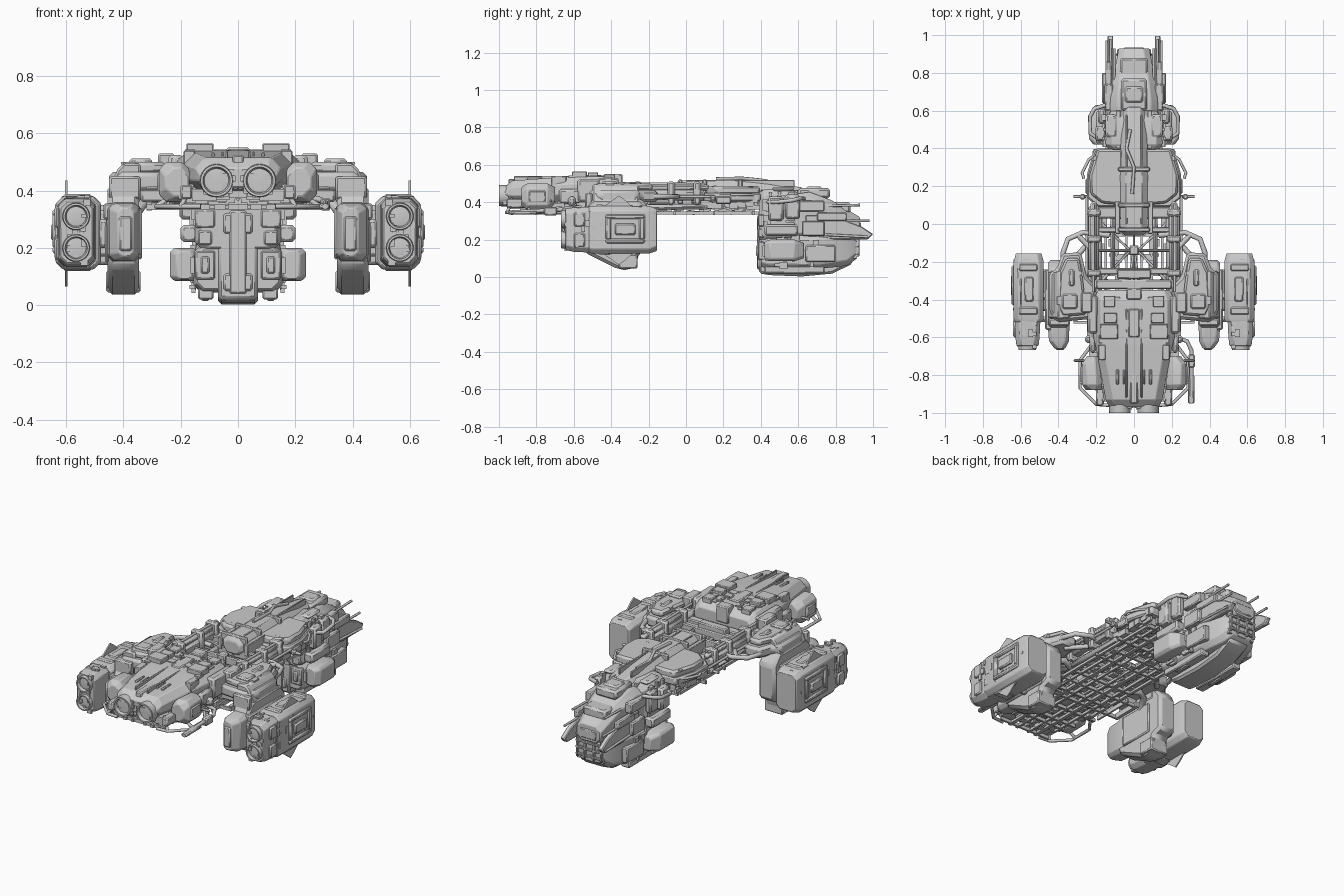
import bpy, bmesh, math, random
from mathutils import Matrix, Vector

random.seed(7)

def finish(name, bm, mirror=False, bevel=0.0):
    bmesh.ops.recalc_face_normals(bm, faces=bm.faces)
    me = bpy.data.meshes.new(name)
    bm.to_mesh(me)
    bm.free()
    ob = bpy.data.objects.new(name, me)
    bpy.context.collection.objects.link(ob)
    if bevel:
        b = ob.modifiers.new("Bevel", 'BEVEL')
        b.width, b.segments, b.limit_method = bevel, 1, 'ANGLE'
    if mirror:
        ob.modifiers.new("Mirror", 'MIRROR')
    return ob

def add_box(bm, x0, x1, y0, y1, z0, z1):
    m = Matrix.Translation(((x0+x1)/2, (y0+y1)/2, (z0+z1)/2)) @ Matrix.Diagonal((x1-x0, y1-y0, z1-z0, 1))
    bmesh.ops.create_cube(bm, size=1, matrix=m)

def boxes(name, rows, mirror=True, bevel=0.006):
    bm = bmesh.new()
    for r in rows:
        add_box(bm, *r)
    return finish(name, bm, mirror, bevel)

def loft(name, secs, mirror=False, bevel=0.004):
    """Octagonal sections along y: (y, x0, x1, z0, z1, chamfer)"""
    bm = bmesh.new()
    rings = []
    for y, a, b, l, h, c in secs:
        pts = [(a+c, l), (b-c, l), (b, l+c), (b, h-c), (b-c, h), (a+c, h), (a, h-c), (a, l+c)]
        rings.append([bm.verts.new((x, y, z)) for x, z in pts])
    for r, s in zip(rings, rings[1:]):
        for i in range(8):
            bm.faces.new((r[i], r[(i+1) % 8], s[(i+1) % 8], s[i]))
    bm.faces.new(rings[0])
    bm.faces.new(rings[-1])
    return finish(name, bm, mirror, bevel)

def prism(name, pts, axis, lo, hi, mirror=False, bevel=0.005):
    """Extrude a 2D outline along an axis"""
    put = {'x': lambda p, t: (t, p[0], p[1]), 'y': lambda p, t: (p[0], t, p[1]), 'z': lambda p, t: (p[0], p[1], t)}[axis]
    bm = bmesh.new()
    a = [bm.verts.new(put(p, lo)) for p in pts]
    b = [bm.verts.new(put(p, hi)) for p in pts]
    bm.faces.new(a)
    bm.faces.new(b)
    for i in range(len(a)):
        j = (i+1) % len(a)
        bm.faces.new((a[i], a[j], b[j], b[i]))
    return finish(name, bm, mirror, bevel)

def nozzle(name, x, z, y0, y1, r0, r1):
    """Hollow bell along y with its opening at y0"""
    bm = bmesh.new()
    prof = [(y1, 0), (y1, r1), ((y0+y1)/2, r1), ((y0+y1)/2, r0*1.05), (y0, r0), (y0, r0*.85), (y0+.02, r0*.75), (y0+.015, 0)]
    vs = [bm.verts.new((x, y, z+r)) for y, r in prof]
    es = [bm.edges.new(e) for e in zip(vs, vs[1:])]
    bmesh.ops.spin(bm, geom=vs+es, cent=(x, 0, z), axis=(0, 1, 0), angle=2*math.pi, steps=24)
    bmesh.ops.remove_doubles(bm, verts=bm.verts, dist=1e-5)
    return finish(name, bm, True)

def pipe(name, paths, r, both=True):
    cu = bpy.data.curves.new(name, 'CURVE')
    cu.dimensions, cu.bevel_depth, cu.bevel_resolution, cu.use_fill_caps = '3D', r, 2, True
    for pts in paths:
        for s in ((1, -1) if both else (1,)):
            sp = cu.splines.new('POLY')
            sp.points.add(len(pts)-1)
            for p, (x, y, z) in zip(sp.points, pts):
                p.co = (s*x, y, z, 1)
    bpy.context.collection.objects.link(bpy.data.objects.new(name, cu))

def greebles(name, region, n, size, height=0.008):
    """Small boxes scattered inside a thin slab, mirrored"""
    bm = bmesh.new()
    lo, hi = Vector(region[::2]), Vector(region[1::2])
    thin = min(range(3), key=lambda i: hi[i]-lo[i])
    for _ in range(n):
        c = [random.uniform(a, b) for a, b in zip(lo, hi)]
        d = [random.uniform(.25, 1)*size/2 for _ in range(3)]
        d[thin] = height*random.uniform(.5, 1.2)
        add_box(bm, *[v for i in range(3) for v in (c[i]-d[i], c[i]+d[i])])
    return finish(name, bm, True)

# --- Rear engine hull ---
loft("rear_hull", [(-.97, -.13, .13, .41, .48, .03), (-.93, -.15, .15, .40, .515, .035), (-.66, -.20, .20, .40, .535, .04),
                   (-.60, -.215, .215, .40, .54, .04), (-.40, -.215, .215, .40, .535, .04), (-.35, -.19, .19, .40, .50, .03)])
boxes("hull_top_block", [(.085, .18, -.61, -.53, .50, .565), (.09, .16, -.525, -.47, .50, .56), (.10, .16, -.44, -.38, .50, .55),
                         (.035, .045, -.92, -.45, .50, .54), (.05, .058, -.85, -.77, .50, .537), (.08, .095, -.85, -.77, .50, .533), (.15, .19, -.72, -.64, .48, .54)])
boxes("hull_centre_ridge", [(-.02, .02, -.95, -.64, .48, .525), (-.04, .04, -.40, -.34, .45, .55), (-.03, .03, -.6, -.45, .5, .545)], False)
boxes("hull_shoulder", [(.19, .245, -.58, -.38, .40, .525), (.20, .235, -.68, -.56, .39, .47), (.21, .26, -.63, -.59, .38, .43)], bevel=.012)
nozzle("main_nozzle", .075, .435, -1.0, -.90, .056, .04)
loft("rear_side_pod", [(-.88, .17, .255, .38, .48, .03), (-.85, .17, .275, .36, .50, .025), (-.74, .18, .275, .36, .50, .025), (-.70, .18, .25, .38, .48, .03)], True)
boxes("pod_strut", [(.26, .32, -.73, -.715, .40, .415), (.16, .2, -.96, -.86, .37, .42), (.27, .282, -.84, -.75, .40, .46)])
pipe("rear_guard_rail", [[(.13, -.96, .345), (.20, -.955, .345), (.285, -.87, .345), (.285, -.72, .345), (.21, -.62, .345)],
                         [(.285, -.84, .345), (.20, -.84, .40)], [(.2, -.955, .345), (.16, -.93, .42)]], .009)
pipe("right_fuel_line", [[(.22, -.60, .37), (.28, -.62, .37), (.305, -.67, .36), (.305, -.95, .345)]], .011, False)
boxes("right_line_clamp", [(.285, .32, -.95, -.80, .335, .355), (.288, .322, -.76, -.69, .33, .375)], False)

# --- Underside framework: rails, uneven cross members, layered equipment ---
rows = [(x-w, x+w, a, b, .335, .35) for x, w, a, b in ((.04, .006, -.95, .1), (.09, .01, -.95, .39), (.15, .006, -.85, .39), (.20, .008, -.62, .35), (.02, .005, .1, .39))]
rows += [(0, w, y-.006, y+.006, .332, .352) for y, w in ((-.93, .17), (-.80, .17), (-.74, .2), (-.62, .24), (-.52, .32), (-.46, .2), (-.36, .32),
                                                         (-.27, .2), (-.06, .22), (.04, .16), (.15, .24), (.24, .2), (.36, .2))]
rows += [(.3, .32, -.52, -.34, .33, .36), (.24, .25, -.6, -.34, .335, .36)]
boxes("belly_lattice", rows, bevel=0)
greebles("belly_equipment", (.0, .2, -.9, -.36, .375, .40), 120, .09, .018)
greebles("belly_equipment_front", (.0, .2, .08, .38, .375, .40), 80, .08, .018)
greebles("belly_small_parts", (.0, .19, -.88, .36, .345, .37), 90, .05, .008)

# --- Wings carrying the engine pairs ---
prism("wing_panel", [(.2, -.50), (.41, -.52), (.45, -.46), (.45, -.26), (.41, -.24), (.38, -.155), (.28, -.15), (.25, -.28), (.2, -.33)],
      'z', .40, .465, True, .015)
prism("wing_outer_slope", [(.34, .36), (.34, .495), (.40, .495), (.42, .475), (.455, .40), (.455, .36)], 'y', -.50, -.25, True, .008)
prism("wing_top_plate", [(.25, -.48), (.38, -.49), (.405, -.44), (.395, -.26), (.36, -.18), (.29, -.18), (.27, -.30)], 'z', .46, .5, True, .012)
boxes("wing_block", [(.30, .38, -.45, -.37, .49, .512), (.315, .345, -.33, -.24, .49, .507), (.22, .28, -.47, -.36, .46, .53),
                     (.2, .34, -.47, -.38, .36, .42), (.34, .45, -.54, -.5, .37, .45)], bevel=.008)
pipe("wing_brace", [[(.13, -.06, .43), (.27, -.045, .43), (.35, -.08, .43), (.375, -.15, .43), (.375, -.22, .43)],
                    [(.23, -.13, .43), (.30, -.055, .43)], [(.24, -.10, .40), (.33, -.20, .40)]], .014)
pipe("wing_under_pipe", [[(.2, -.30, .37), (.27, -.27, .375), (.32, -.30, .37), (.35, -.36, .33)]], .018)
greebles("wing_detail", (.25, .40, -.48, -.25, .485, .498), 16, .045, .006)

# --- Inner engine pylons ---
prism("inner_pylon", [(-.55, .16), (-.57, .30), (-.54, .38), (-.50, .42), (-.24, .42), (-.19, .36), (-.19, .15), (-.25, .13),
                      (-.27, .05), (-.33, .037), (-.38, .05), (-.54, .13)], 'x', .345, .455, True, .016)
loft("pylon_tail", [(-.66, .365, .42, .17, .34, .015), (-.62, .345, .45, .155, .355, .02), (-.50, .34, .46, .15, .36, .02)], True)
boxes("pylon_rib", [(.335, .35, -.50, -.28, .16, .34), (.37, .415, -.668, -.64, .19, .31), (.34, .46, -.36, -.26, .045, .12),
                    (.38, .47, -.56, -.24, .30, .355), (.45, .465, -.54, -.24, .15, .28)])
boxes("nacelle_link", [(.44, .50, -.46, -.24, .17, .33), (.45, .49, -.52, -.49, .2, .3), (.44, .5, -.40, -.36, .14, .35)], bevel=.012)

# --- Outer engine nacelles ---
loft("outer_nacelle", [(-.52, .485, .63, .13, .375, .025), (-.50, .478, .637, .125, .38, .025), (-.20, .478, .637, .125, .38, .025), (-.155, .49, .625, .14, .365, .025)], True)
loft("nacelle_tail", [(-.645, .505, .622, .145, .365, .025), (-.60, .50, .628, .135, .372, .025), (-.50, .495, .63, .13, .375, .025)], True)
# Raised frame, window and clamps on the outer face
boxes("nacelle_outer_panel", [(.62, .648, -.43, -.22, .31, .335), (.62, .648, -.43, -.22, .18, .205), (.62, .648, -.43, -.40, .2, .32),
                              (.62, .648, -.25, -.22, .2, .32), (.62, .652, -.38, -.27, .225, .285), (.61, .64, -.60, -.54, .16, .235), (.61, .64, -.60, -.54, .27, .345),
                              (.51, .61, -.48, -.44, .36, .388), (.51, .61, -.25, -.21, .36, .386), (.53, .58, -.41, -.28, .37, .386), (.51, .61, -.47, -.40, .12, .14)], bevel=.007)
for z in (.31, .20):
    nozzle("nacelle_nozzle_%d" % (z*100), .565, z, -.668, -.62, .046, .043)
prism("nacelle_fin", [(-.45, .37), (-.28, .37), (-.33, .415), (-.36, .435)], 'x', .596, .604, True, 0)
prism("nacelle_lower_fin", [(-.45, .13), (-.28, .13), (-.33, .085), (-.36, .065)], 'x', .596, .604, True, 0)
greebles("nacelle_detail", (.51, .61, -.6, -.2, .37, .38), 18, .04, .005)
greebles("nacelle_side_detail", (.63, .635, -.6, -.18, .16, .35), 26, .04, .006)
greebles("nacelle_tail_detail", (.52, .61, -.65, -.64, .15, .36), 24, .03, .008)

# --- Open mid truss ---
boxes("truss_beam", [(.185, .24, -.28, .10, .41, .465), (.195, .23, -.30, .12, .46, .495), (.17, .22, -.36, .1, .36, .39), (.10, .125, -.24, .12, .38, .43)], bevel=.012)
boxes("truss_cross_beam", [(-.2, .2, y-w, y+w, .39, .44) for y, w in ((-.32, .025), (-.25, .018), (-.14, .008), (-.03, .015), (.06, .03))], False)
boxes("truss_collar", [(.175, .25, y-.02, y+.02, .385, .51) for y in (-.26, -.08, .06)], bevel=.01)
pipe("truss_conduit", [[(.215, -.36, .50), (.215, .10, .495)], [(.25, -.3, .43), (.25, .15, .43)],
                       [(.03, -.34, .40), (0, -.14, .40)], [(.17, -.30, .37), (.02, -.14, .37), (.17, .0, .37)]], .008)
boxes("truss_hub", [(-.025, .025, -.165, -.115, .38, .45), (-.006, .006, -.34, .0, .38, .41), (-.09, .09, -.29, -.24, .42, .47)], False)

# --- Forward hull ---
prism("forward_hull", [(-.205, .40), (.205, .40), (.215, .38), (.25, .26), (.25, .14), (.19, .09), (-.19, .09), (-.25, .14), (-.25, .26), (-.215, .38)],
      'z', .405, .45, False, .008)
prism("forward_top_plate", [(.06, .395), (.195, .395), (.235, .26), (.232, .16), (.17, .11), (.06, .10)], 'z', .44, .488, True, .012)
loft("spine", [(-.06, -.05, .05, .42, .49, .02), (-.04, -.07, .07, .41, .515, .03), (.25, -.075, .075, .40, .518, .03), (.45, -.07, .07, .40, .50, .03), (.62, -.055, .055, .39, .48, .025)])
boxes("spine_rail", [(.035, .045, .0, .58, .48, .518), (.075, .10, -.05, .12, .42, .49), (.07, .095, .40, .60, .40, .465)], bevel=.003)
boxes("spine_clamp", [(-.085, .085, y-.012, y+.012, .42, .521) for y in (-.03, .10, .29)], False)
pipe("spine_hose", [[(-.02, .50, .50), (-.04, .40, .518), (-.0, .30, .528), (-.01, .16, .525)]], .009, False)
pipe("side_handrail", [[(.20, .37, .44), (.24, .34, .44), (.275, .27, .44), (.265, .24, .44)], [(.2, .145, .42), (.32, .145, .42)]], .008)
boxes("side_sensor", [(.26, .285, .13, .16, .405, .435), (.235, .258, .16, .24, .39, .43)])
greebles("forward_detail", (.07, .21, .13, .38, .48, .488), 12, .045, .004)
greebles("forward_side_detail", (.19, .22, .12, .38, .37, .42), 16, .05, .012)

# --- Neck and head module ---
loft("neck", [(.39, -.13, .13, .20, .45, .03), (.42, -.15, .15, .19, .47, .03), (.55, -.15, .15, .19, .47, .03), (.60, -.12, .12, .20, .45, .03)])
boxes("neck_back_panel", [(.08, .15, .385, .42, .27, .335), (.09, .14, .385, .42, .21, .26), (.08, .15, .385, .42, .09, .19), (.10, .13, .375, .4, .11, .17)])
boxes("neck_armour", [(.15, .205, .44, .52, .30, .43), (.15, .19, .53, .61, .31, .44), (.14, .2, .42, .60, .22, .28), (.09, .15, .46, .58, .46, .482)], bevel=.012)
loft("neck_side_pod", [(.42, .16, .215, .09, .19, .012), (.45, .14, .238, .085, .20, .015), (.58, .14, .238, .085, .20, .015), (.63, .15, .205, .10, .18, .012)], True)
pipe("neck_side_pipe", [[(.15, .63, .42), (.21, .61, .42), (.232, .57, .41), (.232, .48, .40), (.17, .44, .40)]], .011)
loft("head_lower", [(.40, -.145, .145, .055, .20, .025), (.44, -.155, .155, .045, .21, .025), (.72, -.15, .15, .045, .23, .025), (.86, -.12, .12, .06, .24, .03), (.915, -.085, .085, .10, .22, .03)])
# Central column and keel
prism("head_keel", [(.39, .02), (.45, .01), (.62, .003), (.78, .018), (.89, .07), (.89, .12), (.55, .3), (.39, .34)], 'x', -.07, .07, False, .012)
boxes("keel_ridge", [(-.03, .03, .38, .40, .04, .33), (-.05, .05, .383, .4, .25, .32), (-.05, .05, .383, .4, .05, .11)], False)
boxes("lower_skid", [(.085, .14, .42, .74, .02, .06), (.10, .13, .50, .60, .015, .04)])
loft("head_upper", [(.56, -.13, .13, .20, .44, .035), (.66, -.125, .125, .20, .455, .035), (.78, -.11, .11, .21, .41, .035), (.93, -.08, .08, .22, .32, .03)])
boxes("cockpit_roof", [(-.07, .07, .60, .77, .42, .475), (-.05, .05, .64, .73, .45, .485), (-.075, .075, .77, .88, .34, .40), (-.06, .06, .9, .935, .23, .3)], False, .012)
prism("head_cheek", [(.64, .22), (.64, .33), (.78, .33), (.94, .27), (1.0, .23), (.97, .20), (.80, .20)], 'x', .11, .14, True)
boxes("cheek_armour", [(.13, .165, .62, .74, .22, .30), (.13, .17, .64, .80, .08, .17), (.12, .15, .70, .86, .30, .345), (.11, .155, .6, .74, .35, .41)])
pipe("gun_barrel", [[(.125, .72, .30), (.125, .98, .30)], [(.105, .72, .38), (.105, .93, .385)], [(.145, .66, .23), (.145, .97, .215)]], .007)
# Window frames on the blunt face of the head
boxes("face_frame", [(-.09, .09, .89, .925, z, z+.012) for z in (.12, .16, .20, .24)] + [(x-.006, x+.006, .88, .927, .11, .25) for x in (-.08, -.03, .03, .08)], False, .002)
greebles("head_side_detail", (.15, .16, .42, .70, .06, .20), 30, .06, .008)
greebles("neck_side_detail", (.145, .165, .42, .58, .22, .46), 30, .06, .01)
greebles("face_detail", (.0, .08, .89, .91, .1, .24), 16, .04, .01)
greebles("hull_detail", (.03, .17, -.62, -.38, .535, .54), 16, .045, .005)
greebles("hull_side_detail", (.195, .215, -.64, -.36, .38, .48), 26, .06, .016)
greebles("engine_detail", (.0, .13, -.975, -.955, .385, .47), 30, .04, .01)

# --- Soften round parts ---
for ob in bpy.data.objects:
    ob.select_set(ob.type == 'MESH')
    if ob.type == 'MESH':
        bpy.context.view_layer.objects.active = ob
bpy.ops.object.shade_smooth_by_angle(angle=math.radians(30))
